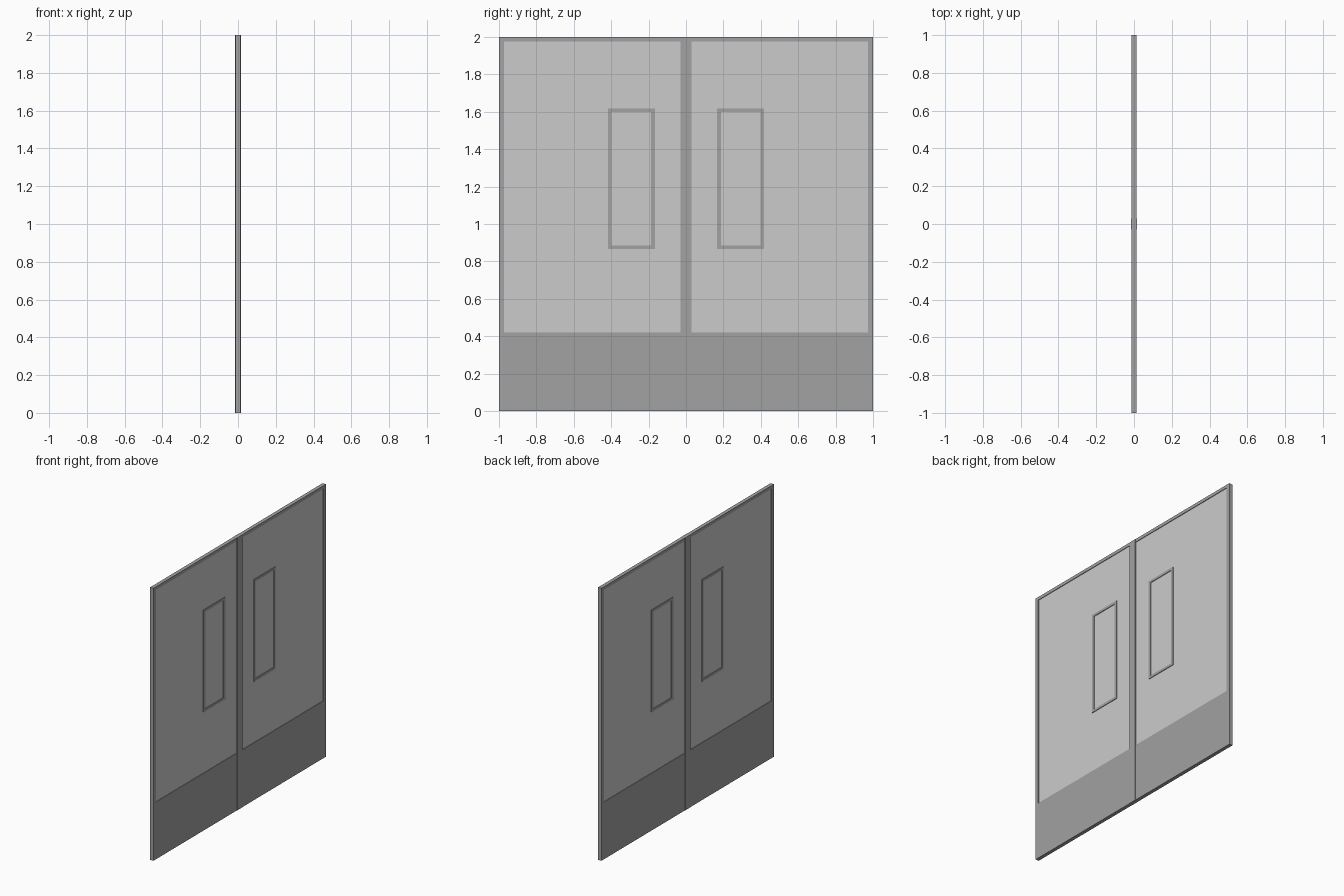
import bpy

if "Cube" in bpy.data.objects:
    bpy.data.objects.remove(bpy.data.objects["Cube"])

# colours
def material(name, v):
    m = bpy.data.materials.new(name)
    m.diffuse_color = (v, v, v, 1)
    m.use_nodes = True
    m.node_tree.nodes["Principled BSDF"].inputs["Base Color"].default_value = m.diffuse_color
    return m

LIGHT = material("light_grey", 0.8)
DARK = material("dark_grey", 0.36)

# box from y/z ranges, centred on x = 0 with half thickness hx
def box(name, hx, y0, y1, z0, z1, mat):
    bpy.ops.mesh.primitive_cube_add(size=1, location=(0, (y0 + y1) / 2, (z0 + z1) / 2))
    ob = bpy.context.object
    ob.name = name
    ob.scale = (2 * hx, y1 - y0, z1 - z0)
    bpy.ops.object.transform_apply(location=True, rotation=False, scale=True)
    ob.data.materials.append(mat)
    return ob

# rectangular ring made of four bars with no overlap
def ring(name, hx, y0, y1, z0, z1, w, mat):
    bars = [("bottom", y0, y1, z0, z0 + w), ("top", y0, y1, z1 - w, z1),
            ("left", y0, y0 + w, z0 + w, z1 - w), ("right", y1 - w, y1, z0 + w, z1 - w)]
    for part, a, b, c, d in bars:
        box(f"{name}_{part}", hx, a, b, c, d, mat)

PANEL, FRAME, STRIP = 0.009, 0.0135, 0.015

for side, s in (("left", -1), ("right", 1)):
    def span(a, b):
        return sorted((s * a, s * b))
    # recessed door leaf
    box(f"{side}_door_panel", PANEL, *span(0.03, 0.973), 0.42, 1.977, LIGHT)
    # kick plate and outer edging
    box(f"{side}_kick_plate", FRAME, *span(0.03, 1), 0, 0.42, DARK)
    box(f"{side}_side_edge", FRAME, *span(0.973, 1), 0.42, 1.977, DARK)
    box(f"{side}_top_edge", FRAME, *span(0.03, 1), 1.977, 2, DARK)
    # window surround
    ring(f"{side}_window_frame", FRAME, *span(0.167, 0.417), 0.867, 1.617, 0.019, DARK)

# central meeting strip
box("centre_strip", STRIP, -0.03, 0.03, 0, 2, DARK)
